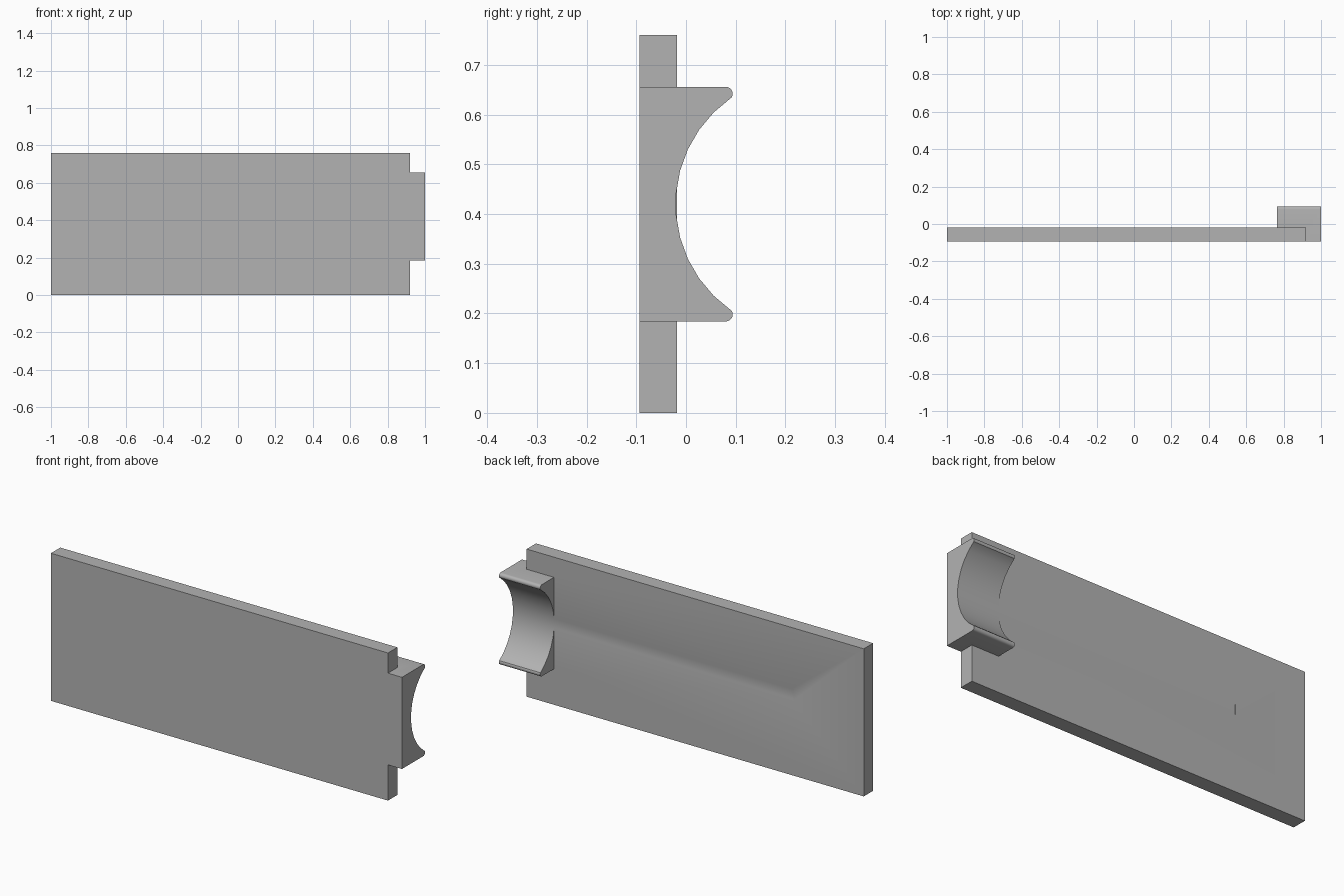
import bpy
import bmesh
from math import radians, sin, cos

cube = bpy.data.objects.get("Cube")
if cube:
    bpy.data.objects.remove(cube, do_unlink=True)

grey = bpy.data.materials.new("plain grey")
grey.use_nodes = True
colour = (0.45, 0.45, 0.45, 1)
grey.diffuse_color = colour
grey.node_tree.nodes["Principled BSDF"].inputs["Base Color"].default_value = colour

FRONT, BACK = -0.094, -0.018
MID_Z = 0.42
ARC_Y, ARC_R = 0.24, 0.2607
TIP_Y, TIP_Z, TIP_R = 0.08, 0.222, 0.014


def extrude_x(name, profile, x0, x1):
    """Extrude a (y, z) outline along x."""
    bm = bmesh.new()
    face = bm.faces.new([bm.verts.new((x0, y, z)) for y, z in profile])
    moved = bmesh.ops.extrude_face_region(bm, geom=[face])["geom"]
    verts = [v for v in moved if isinstance(v, bmesh.types.BMVert)]
    bmesh.ops.translate(bm, verts=verts, vec=(x1 - x0, 0, 0))
    bmesh.ops.recalc_face_normals(bm, faces=bm.faces)
    mesh = bpy.data.meshes.new(name)
    bm.to_mesh(mesh)
    bm.free()
    mesh.materials.append(grey)
    obj = bpy.data.objects.new(name, mesh)
    bpy.context.collection.objects.link(obj)
    return obj


def combine(target, other, operation):
    mod = target.modifiers.new(operation.lower(), "BOOLEAN")
    mod.operation, mod.object, mod.solver = operation, other, "EXACT"
    bpy.context.view_layer.objects.active = target
    bpy.ops.object.modifier_apply(modifier=mod.name)
    bpy.data.objects.remove(other, do_unlink=True)


# Hollow arc shared by the cradle and the groove
arc = [(ARC_Y - ARC_R * cos(radians(a)), MID_Z + ARC_R * sin(radians(a)))
       for a in range(-55, 56, 10)]

# Flat panel with a shallow groove in its back
panel = extrude_x("panel", [(FRONT, 0), (BACK, 0), (BACK, 0.76), (FRONT, 0.76)], -1, 0.92)
groove = extrude_x("groove_cutter", arc, -0.6, 1.2)
groove.hide_render = True
combine(panel, groove, "DIFFERENCE")

# Cradle block with rounded lips on both sides of the hollow
lip = [(TIP_Y + TIP_R * cos(radians(a)), TIP_Z + TIP_R * sin(radians(a)))
       for a in range(-36, 91, 18)]
upper = [(y, MID_Z + z) for y, z in lip]
lower = [(y, MID_Z - z) for y, z in reversed(lip)]
top = MID_Z + TIP_Z + TIP_R
bottom = MID_Z - TIP_Z - TIP_R
cradle = extrude_x("cradle", arc + upper + [(FRONT, top), (FRONT, bottom)] + lower,
                   0.765, 1)
combine(panel, cradle, "UNION")

# Smooth the hollow and lips, keep the box edges sharp
panel.name = "panel_with_cradle"
bpy.ops.object.select_all(action="DESELECT")
panel.select_set(True)
bpy.context.view_layer.objects.active = panel
bpy.ops.object.shade_smooth_by_angle(angle=radians(30))
